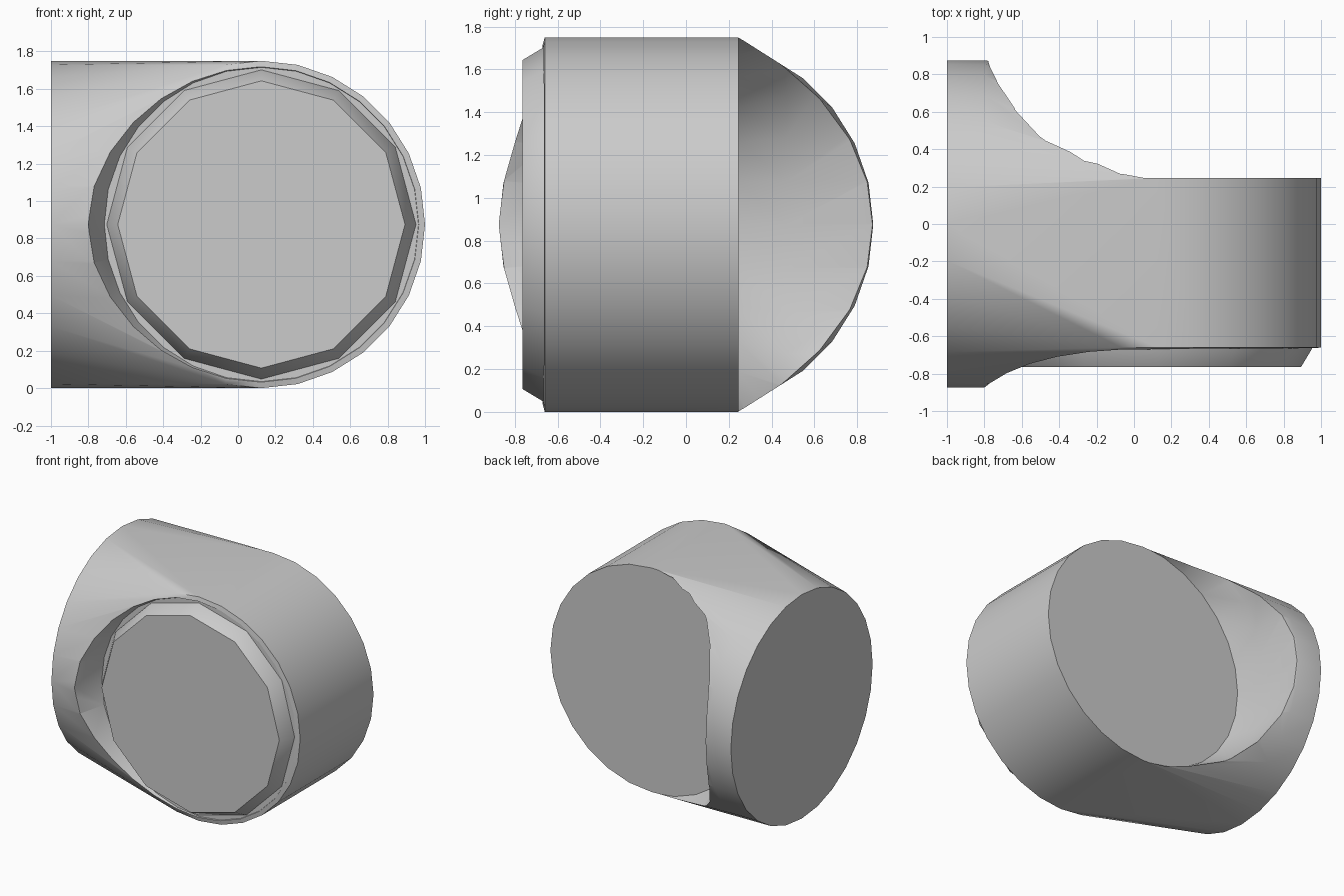
import bpy, bmesh
from math import sin, cos, pi, radians

if "Cube" in bpy.data.objects:
    bpy.data.objects.remove(bpy.data.objects["Cube"], do_unlink=True)

R = 0.875            # main radius
CX, CZ = 0.125, R    # axis of the front-to-back drum
FRONT, BACK = -0.66, 0.245
SIDES = 28

grey = bpy.data.materials.new("plain_grey")
grey.use_nodes = True
grey.diffuse_color = (0.6, 0.6, 0.6, 1)
grey.node_tree.nodes["Principled BSDF"].inputs["Base Color"].default_value = (0.6, 0.6, 0.6, 1)


def make_object(name, bm):
    bmesh.ops.recalc_face_normals(bm, faces=bm.faces)
    mesh = bpy.data.meshes.new(name)
    bm.to_mesh(mesh)
    bm.free()
    mesh.materials.append(grey)
    obj = bpy.data.objects.new(name, mesh)
    bpy.context.collection.objects.link(obj)
    return obj


def ring(y, r, n=2.0, sides=SIDES):
    """Superellipse around the drum axis; n = 2 is a circle."""
    pts = []
    for i in range(sides):
        a = 2 * pi * i / sides
        c, s = cos(a), sin(a)
        k = r / (abs(c) ** n + abs(s) ** n) ** (1 / n)
        pts.append((CX + k * s, y, CZ + k * c))
    return pts


def loft(name, rings):
    bm = bmesh.new()
    loops = [[bm.verts.new(p) for p in pts] for pts in rings]
    for a, b in zip(loops, loops[1:]):
        for i in range(len(a)):
            j = (i + 1) % len(a)
            bm.faces.new((a[i], a[j], b[j], b[i]))
    bm.faces.new(loops[0])
    bm.faces.new(loops[-1])
    return make_object(name, bm)


def select_only(obj):
    bpy.ops.object.select_all(action='DESELECT')
    obj.select_set(True)
    bpy.context.view_layer.objects.active = obj


# Body: hull blending the side collar into the drum
bm = bmesh.new()
for x in (-1, -0.79):
    for i in range(SIDES):
        a = 2 * pi * i / SIDES
        bm.verts.new((x, R * sin(a), CZ + R * cos(a)))
for y in (FRONT, BACK):
    for p in ring(y, R):
        bm.verts.new(p)
bmesh.ops.convex_hull(bm, input=bm.verts)
bmesh.ops.dissolve_limit(bm, angle_limit=radians(0.5), verts=bm.verts, edges=bm.edges)
body = make_object("elbow_body", bm)

# Recesses behind and in front of the drum
cutters = [
    loft("back_recess", [ring(BACK, 0.88), ring(0.47, 0.895, 2.6), ring(1.1, 0.91, 2.6)]),
    loft("front_recess", [ring(FRONT, 0.84), ring(-0.87, 0.925), ring(-1.1, 0.95)]),
]
for cutter in cutters:
    cutter.hide_render = True
    mod = body.modifiers.new(cutter.name, 'BOOLEAN')
    mod.operation = 'DIFFERENCE'
    mod.solver = 'EXACT'
    mod.object = cutter
    select_only(body)
    bpy.ops.object.modifier_apply(modifier=mod.name)
for cutter in cutters:
    bpy.data.objects.remove(cutter, do_unlink=True)

# Front plug: shallow faceted cone
plug = loft("front_plug", [ring(FRONT + 0.02, 0.83, sides=12),
                           ring(FRONT - 0.01, 0.825, sides=12),
                           ring(-0.765, 0.768, sides=12)])

for obj in (body, plug):
    select_only(obj)
    bpy.ops.object.shade_smooth_by_angle(angle=radians(30))
